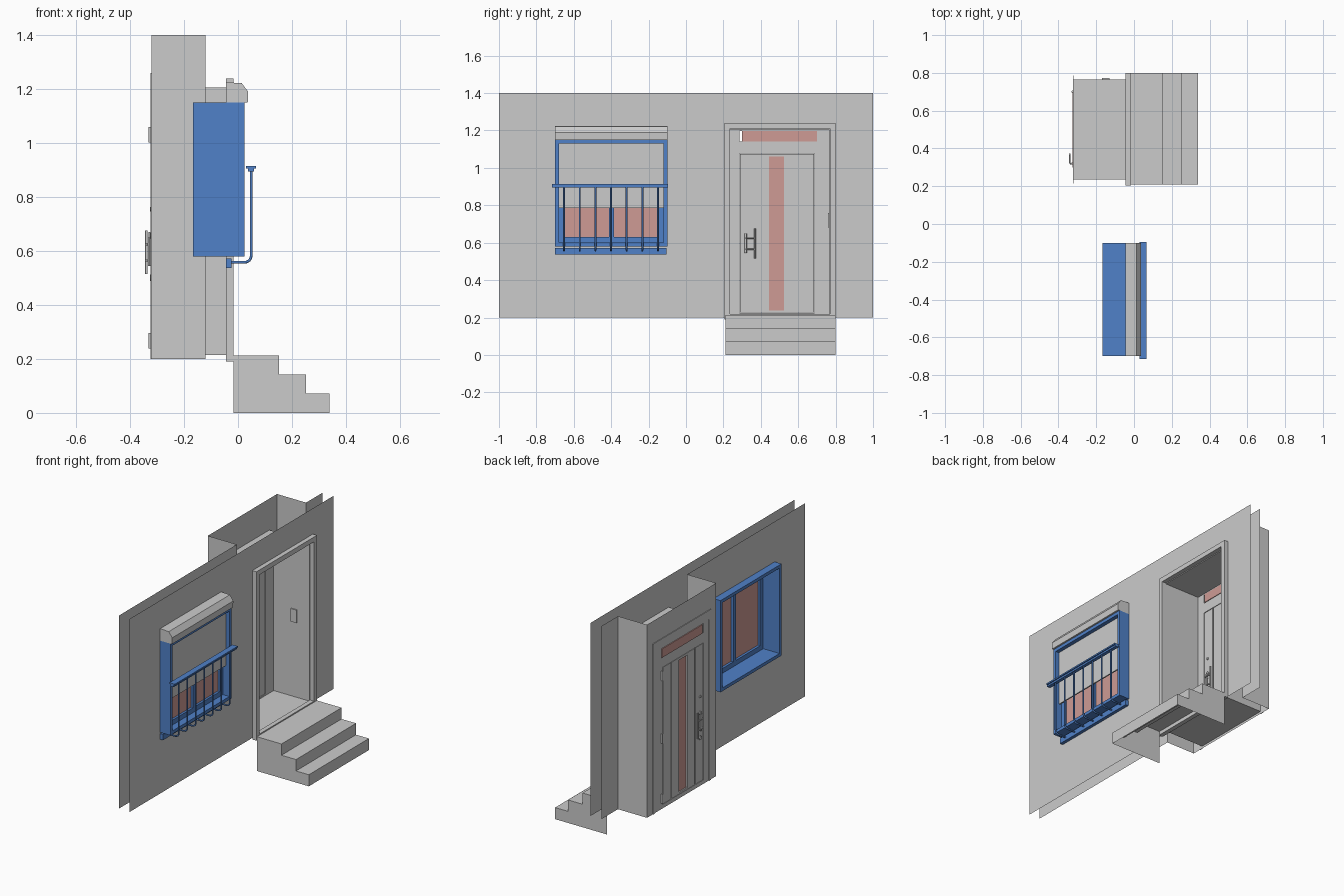
import bpy, bmesh, math
from mathutils import Matrix, Vector

if "Cube" in bpy.data.objects:
    bpy.data.objects.remove(bpy.data.objects["Cube"])


def material(name, col):
    m = bpy.data.materials.new(name)
    m.diffuse_color = (*col, 1)
    m.use_nodes = True
    m.node_tree.nodes["Principled BSDF"].inputs["Base Color"].default_value = m.diffuse_color
    return m


BLUE = material("blue_paint", (0.08, 0.22, 0.58))
PINK = material("pink_glass", (0.62, 0.33, 0.30))


def finish(name, bm, mat=None, smooth=False):
    bmesh.ops.remove_doubles(bm, verts=bm.verts, dist=1e-5)
    me = bpy.data.meshes.new(name)
    bm.to_mesh(me)
    bm.free()
    ob = bpy.data.objects.new(name, me)
    bpy.context.collection.objects.link(ob)
    if mat:
        me.materials.append(mat)
    if smooth:
        bpy.context.view_layer.objects.active = ob
        ob.select_set(True)
        bpy.ops.object.shade_smooth_by_angle()
        ob.select_set(False)
    return ob


def add_box(bm, x0, x1, y0, y1, z0, z1):
    m = Matrix.Translation(((x0 + x1) / 2, (y0 + y1) / 2, (z0 + z1) / 2))
    bmesh.ops.create_cube(bm, size=1, matrix=m @ Matrix.Diagonal((x1 - x0, y1 - y0, z1 - z0, 1)))


def boxes(name, items, mat=None):
    bm = bmesh.new()
    for b in items:
        add_box(bm, *b)
    return finish(name, bm, mat)


def ring(x0, x1, y0, y1, z0, z1, t):
    """Four boxes forming a rectangular frame of width t."""
    return [(x0, x1, y0, y0 + t, z0, z1), (x0, x1, y1 - t, y1, z0, z1),
            (x0, x1, y0 + t, y1 - t, z0, z0 + t), (x0, x1, y0 + t, y1 - t, z1 - t, z1)]


def quad(bm, *pts):
    bm.faces.new([bm.verts.new(p) for p in pts])


def sheet(bm, x, y0, y1, z0, z1, holes=()):
    """Thin upright wall in the yz plane with rectangular holes."""
    ys = sorted({y0, y1, *[v for h in holes for v in h[:2]]})
    zs = sorted({z0, z1, *[v for h in holes for v in h[2:]]})
    for a, b in zip(ys, ys[1:]):
        for c, d in zip(zs, zs[1:]):
            my, mz = (a + b) / 2, (c + d) / 2
            if not any(h[0] < my < h[1] and h[2] < mz < h[3] for h in holes):
                quad(bm, (x, a, c), (x, b, c), (x, b, d), (x, a, d))


def profile_y(name, pts, y0, y1, mat=None, edges_only=False, caps=True):
    """Sweep an xz profile along y; edges_only leaves the last edges open."""
    bm = bmesh.new()
    if caps:
        for y in (y0, y1):
            quad(bm, *[(x, y, z) for x, z in pts])
    segs = list(zip(pts, pts[1:] + pts[:1]))
    for (ax, az), (bx, bz) in segs[:-2] if edges_only else segs:
        quad(bm, (ax, y0, az), (bx, y0, bz), (bx, y1, bz), (ax, y1, az))
    if not edges_only:
        bmesh.ops.remove_doubles(bm, verts=bm.verts, dist=1e-5)
        bmesh.ops.recalc_face_normals(bm, faces=bm.faces)
    return finish(name, bm, mat)


def rods(name, items, seg=12):
    """Cylinders given as (start, end, radius)."""
    bm = bmesh.new()
    for a, b, r in items:
        a, b = Vector(a), Vector(b)
        m = Matrix.Translation((a + b) / 2) @ (b - a).to_track_quat('Z', 'Y').to_matrix().to_4x4()
        bmesh.ops.create_cone(bm, cap_ends=True, segments=seg, radius1=r, radius2=r,
                              depth=(b - a).length, matrix=m)
    return finish(name, bm, smooth=True)


OUT, INN, BACK = -0.045, -0.12, -0.32
DOOR = (0.235, 0.765, 0.215, 1.205)
WIN = (-0.70, -0.10, 0.58, 1.15)

# Outer wall sheet
bm = bmesh.new()
sheet(bm, OUT, -1, 1, 0.2, 1.4, [WIN, (0.235, 0.765, 0.2, 1.205)])
finish("outer_wall", bm)

# Inner wall sheet, stepping back around the door
bm = bmesh.new()
sheet(bm, INN, -1, 0.16, 0.2, 1.4, [WIN])
sheet(bm, INN, 0.84, 1, 0.2, 1.4)
sheet(bm, BACK, 0.16, 0.84, 0.2, 1.4, [DOOR])
for y in (0.16, 0.84):
    quad(bm, (BACK, y, 0.2), (INN, y, 0.2), (INN, y, 1.4), (BACK, y, 1.4))
finish("inner_wall", bm)

# Door reveal: floor, ceiling and sides
bm = bmesh.new()
ya, yb, za, zb = DOOR
loop = [(ya, za), (yb, za), (yb, zb), (ya, zb)]
for (a, b), (c, d) in zip(loop, loop[1:] + loop[:1]):
    quad(bm, (-0.29, a, b), (OUT, a, b), (OUT, c, d), (-0.29, c, d))
finish("door_reveal", bm)

# Trim around the doorway, outside and inside
boxes("outer_door_trim", ring(OUT, -0.017, 0.205, 0.80, 0.19, 1.24, 0.03))
boxes("inner_door_trim", [(-0.324, BACK, 0.215, 0.235, 0.2, 1.26), (-0.324, BACK, 0.765, 0.785, 0.2, 1.26),
                          (-0.324, BACK, 0.235, 0.765, 1.205, 1.26)])

# Door frame with transom opening
boxes("door_frame", [(BACK, -0.29, 0.235, 0.287, za, zb), (BACK, -0.29, 0.686, 0.765, za, zb),
                     (BACK, -0.29, 0.287, 0.686, 1.077, 1.142), (BACK, -0.29, 0.287, 0.686, 1.197, zb),
                     (BACK, -0.29, 0.287, 0.686, za, 0.225)])
boxes("transom_glass", [(-0.325, -0.286, 0.30, 0.70, 1.142, 1.197)], PINK)

# Door leaf: vertical boards over a thinner core, with a tall glass strip
boards = [(0.289, 0.364), (0.372, 0.444), (0.524, 0.598), (0.606, 0.684)]
boxes("door_leaf", [(BACK, -0.292, a, b, 0.227, 1.075) for a, b in boards]
      + [(-0.312, -0.30, 0.289, 0.444, 0.227, 1.075), (-0.312, -0.30, 0.524, 0.684, 0.227, 1.075),
         (BACK, -0.292, 0.444, 0.524, 0.227, 0.238), (BACK, -0.292, 0.444, 0.524, 1.06, 1.075)])
boxes("door_glass", [(-0.312, -0.30, 0.444, 0.524, 0.238, 1.06)], PINK)

# Handles and locks on both faces
for name, x, s in (("inside_handle", BACK, -1), ("outside_handle", -0.292, 1)):
    parts = [((x + s * 0.02, 0.368, 0.515), (x + s * 0.02, 0.368, 0.675), 0.005),
             ((x + s * 0.008, 0.32, 0.545), (x + s * 0.008, 0.32, 0.65), 0.006)]
    for z in (0.565, 0.625):
        parts += [((x, 0.32, z), (x + s * 0.02, 0.32, z), 0.004),
                  ((x + s * 0.02, 0.32, z), (x + s * 0.02, 0.368, z), 0.004)]
    for z, r in ((0.755, 0.008), (0.655, 0.011), (0.50, 0.012)):
        parts.append(((x, 0.32, z), (x + s * 0.006, 0.32, z), r))
    rods(name, parts)

# Hinges and the switch plate on the reveal side
rods("hinges", [((-0.325, 0.70, z), (-0.325, 0.70, z + 0.058), 0.006) for z in (0.238, 0.612, 1.002)])
boxes("switch_plate", [(-0.17, -0.13, 0.758, 0.772, 0.68, 0.76)])

# Steps, open underneath and behind
H = [0.213, 0.143, 0.072]
profile_y("steps", [(-0.017, H[0]), (0.152, H[0]), (0.152, H[1]), (0.252, H[1]), (0.252, H[2]),
                    (0.34, H[2]), (0.34, 0), (-0.017, 0)], 0.21, 0.80, edges_only=True)

# Window reveal box, frame and panes
boxes("window_reveal", ring(-0.167, 0.025, *WIN, 0.02), BLUE)
boxes("window_frame", ring(-0.055, -0.02, -0.68, -0.12, 0.60, 1.13, 0.03)
      + [(-0.055, -0.02, -0.412, -0.386, 0.63, 1.10)], BLUE)
boxes("window_glass", [(-0.04, -0.034, a, b, 0.63, 1.10)
                       for a, b in ((-0.65, -0.412), (-0.386, -0.15))], PINK)

# Roller shutter and its housing
boxes("roller_shutter", [(-0.008, 0.0, -0.68, -0.12, 0.785, 1.15)])
profile_y("shutter_housing", [(-0.045, 1.15), (0.036, 1.15), (0.038, 1.19), (0.014, 1.222), (-0.045, 1.225)],
          -0.70, -0.10)

# Railing: foot rail, curved bars and handrail
boxes("railing_foot", [(-0.045, -0.025, -0.70, -0.105, 0.537, 0.572)], BLUE)
boxes("handrail", [(0.03, 0.066, -0.716, -0.096, 0.906, 0.915),
                   (0.037, 0.059, -0.716, -0.096, 0.895, 0.906)], BLUE)
bars = bpy.data.curves.new("railing_bars", 'CURVE')
bars.dimensions = '3D'
bars.bevel_depth = 0.005
bars.bevel_resolution = 2
bars.use_fill_caps = True
path = [(-0.03, 0.558), (0.025, 0.558)]
path += [(0.025 + 0.024 * math.sin(t), 0.582 - 0.024 * math.cos(t))
         for t in (math.pi / 8 * i for i in range(1, 5))] + [(0.049, 0.90)]
for i in range(7):
    sp = bars.splines.new('POLY')
    sp.points.add(len(path) - 1)
    for p, (x, z) in zip(sp.points, path):
        p.co = (x, -0.652 + i * 0.0837, z, 1)
bars.materials.append(BLUE)
bpy.context.collection.objects.link(bpy.data.objects.new("railing_bars", bars))
